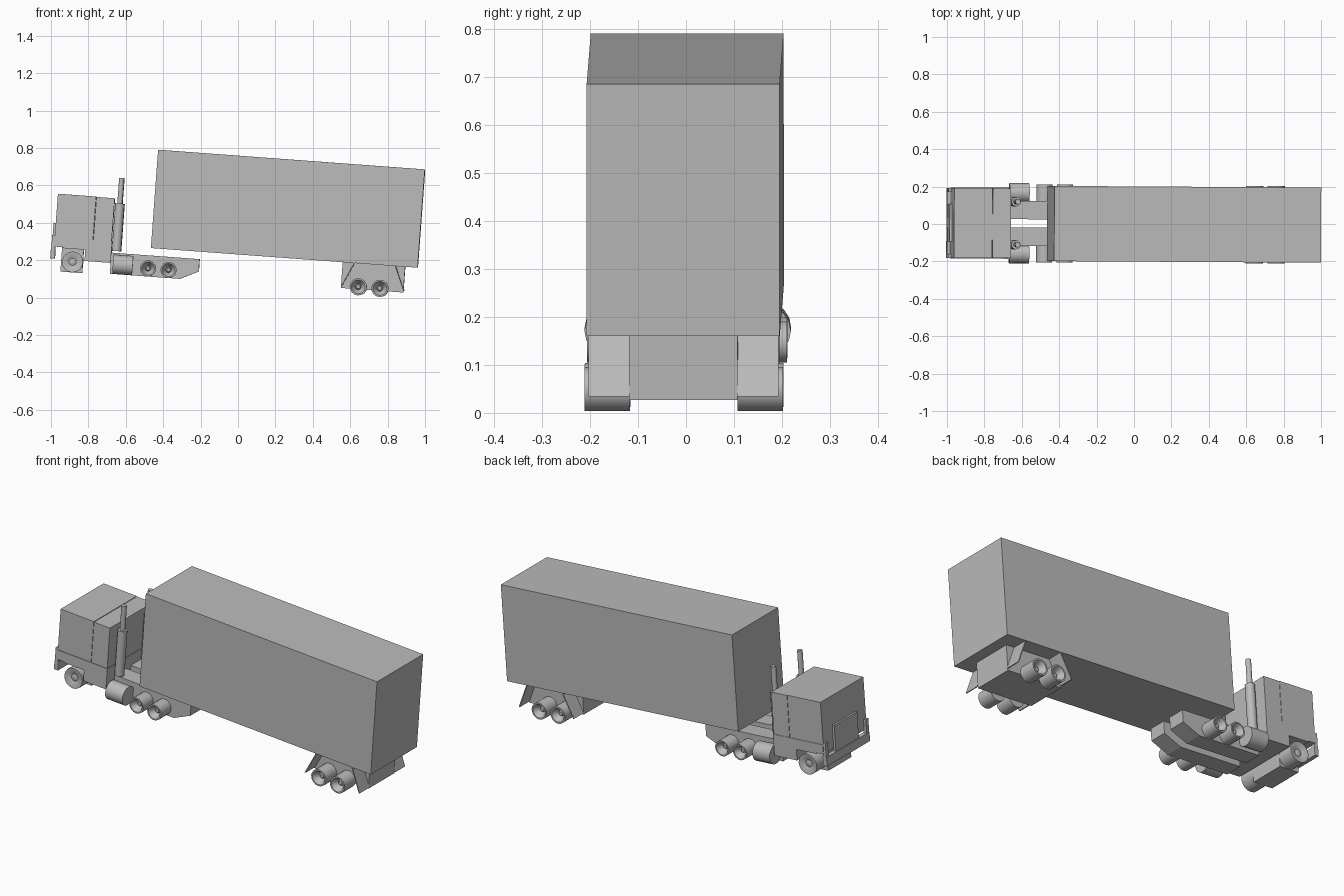
import bpy, bmesh, math
from mathutils import Matrix, Vector

if "Cube" in bpy.data.objects:
    bpy.data.objects.remove(bpy.data.objects["Cube"])

grey = bpy.data.materials.new("plain grey")
grey.use_nodes = True
COLOUR = (0.5, 0.5, 0.5, 1)
grey.diffuse_color = COLOUR
grey.node_tree.nodes["Principled BSDF"].inputs["Base Color"].default_value = COLOUR

# The whole vehicle is pitched nose-up and turned very slightly
POSE = Matrix.Rotation(-0.006, 4, "Z") @ Matrix.Rotation(math.atan(0.0737), 4, "Y")


def finish(name, bm, smooth=False):
    bmesh.ops.recalc_face_normals(bm, faces=bm.faces)
    bm.transform(POSE)
    mesh = bpy.data.meshes.new(name)
    bm.to_mesh(mesh)
    bm.free()
    mesh.materials.append(grey)
    ob = bpy.data.objects.new(name, mesh)
    bpy.context.collection.objects.link(ob)
    if smooth:
        bpy.ops.object.select_all(action="DESELECT")
        ob.select_set(True)
        bpy.context.view_layer.objects.active = ob
        bpy.ops.object.shade_smooth_by_angle(angle=math.radians(35))
    return ob


def slab(name, profile, y0, y1):
    """Side profile (x, z) extruded across the width."""
    bm = bmesh.new()
    face = bm.faces.new([bm.verts.new((x, y0, z)) for x, z in profile])
    ext = bmesh.ops.extrude_face_region(bm, geom=[face])
    verts = [g for g in ext["geom"] if isinstance(g, bmesh.types.BMVert)]
    bmesh.ops.translate(bm, verts=verts, vec=(0, y1 - y0, 0))
    return finish(name, bm)


def box(name, x0, x1, z0, z1, y0, y1):
    return slab(name, [(x0, z0), (x1, z0), (x1, z1), (x0, z1)], y0, y1)


def lathe(name, rings, centre, axis, sides=16):
    """Closed turned part; rings are (radius, distance along axis)."""
    bm = bmesh.new()
    turn = Vector((0, 0, 1)).rotation_difference(Vector(axis)).to_matrix()
    loops = []
    for r, d in rings:
        pts = [Vector((r * math.cos(a), r * math.sin(a), d))
               for a in (math.tau * i / sides for i in range(sides))]
        loops.append([bm.verts.new(turn @ p + Vector(centre)) for p in pts])
    for a, b in zip(loops, loops[1:]):
        for i in range(sides):
            j = (i + 1) % sides
            bm.faces.new((a[i], a[j], b[j], b[i]))
    bm.faces.new(loops[0])
    bm.faces.new(loops[-1])
    return finish(name, bm, True)


def wheel(name, x, z, r, side, inner, outer, dish):
    rings = [(r, inner), (r, outer), (r * 0.82, outer),
             (r * 0.35, outer - dish), (r * 0.22, outer - dish * 0.7)]
    lathe(name, rings, (x, 0, z), (0, side, 0))


# Trailer
box("trailer_body", -0.483, 0.947, 0.23, 0.757, -0.201, 0.201)
box("trailer_bogie", 0.545, 0.88, 0.092, 0.23, -0.113, 0.113)

# Cab
box("cab_upper", -1.0, -0.795, 0.252, 0.483, -0.187, 0.187)
box("sleeper", -0.793, -0.695, 0.252, 0.481, -0.187, 0.187)
slab("cab_lower", [(-1.0, 0.252), (-1.0, 0.2), (-0.955, 0.2), (-0.955, 0.195),
                   (-0.832, 0.195), (-0.832, 0.135), (-0.692, 0.135),
                   (-0.692, 0.252)], -0.19, 0.19)
box("front_axle_housing", -0.957, -0.84, 0.069, 0.2, -0.1, 0.1)
box("grille", -1.012, -0.999, 0.175, 0.327, -0.1, 0.1)
box("bumper", -1.016, -0.992, 0.136, 0.185, -0.187, 0.187)

for side, label in ((-1, "near"), (1, "far")):
    def span(a, b):
        return sorted((side * a, side * b))

    # Tractor frame, fuel tank and exhaust
    slab(label + "_chassis_rail", [(-0.692, 0.19), (-0.219, 0.19), (-0.219, 0.124),
                                   (-0.317, 0.077), (-0.692, 0.077)], *span(0.022, 0.12))
    box(label + "_bumper_post", -1.014, -0.994, 0.18, 0.26, *span(0.165, 0.187))
    lathe(label + "_fuel_tank", [(0.052, -0.053), (0.052, 0.053)],
          (-0.626, side * 0.163, 0.129), (1, 0, 0))
    stack = (-0.666, side * 0.115, 0)
    lathe(label + "_exhaust", [(0.025, 0.2), (0.025, 0.455), (0.014, 0.455),
                               (0.014, 0.592)], stack, (0, 0, 1), 12)

    # Wheels
    wheel(label + "_front_wheel", -0.895, 0.125, 0.056, side, 0.1, 0.187, 0.012)
    for i, x in enumerate((-0.49, -0.38)):
        wheel(f"{label}_drive_wheel_{i}", x, 0.12, 0.043, side, 0.12, 0.208, 0.035)
    for i, x in enumerate((0.638, 0.754)):
        wheel(f"{label}_trailer_wheel_{i}", x, 0.105, 0.046, side, 0.112, 0.207, 0.035)

    # Slanted mud flaps around the trailer wheels
    for end, top, low in (("front", 0.605, 0.545), ("rear", 0.825, 0.88)):
        slab(f"{label}_{end}_flap", [(top, 0.23), (low, 0.1), (low + 0.006, 0.1),
                                     (top + 0.006, 0.23)], *span(0.112, 0.198))
